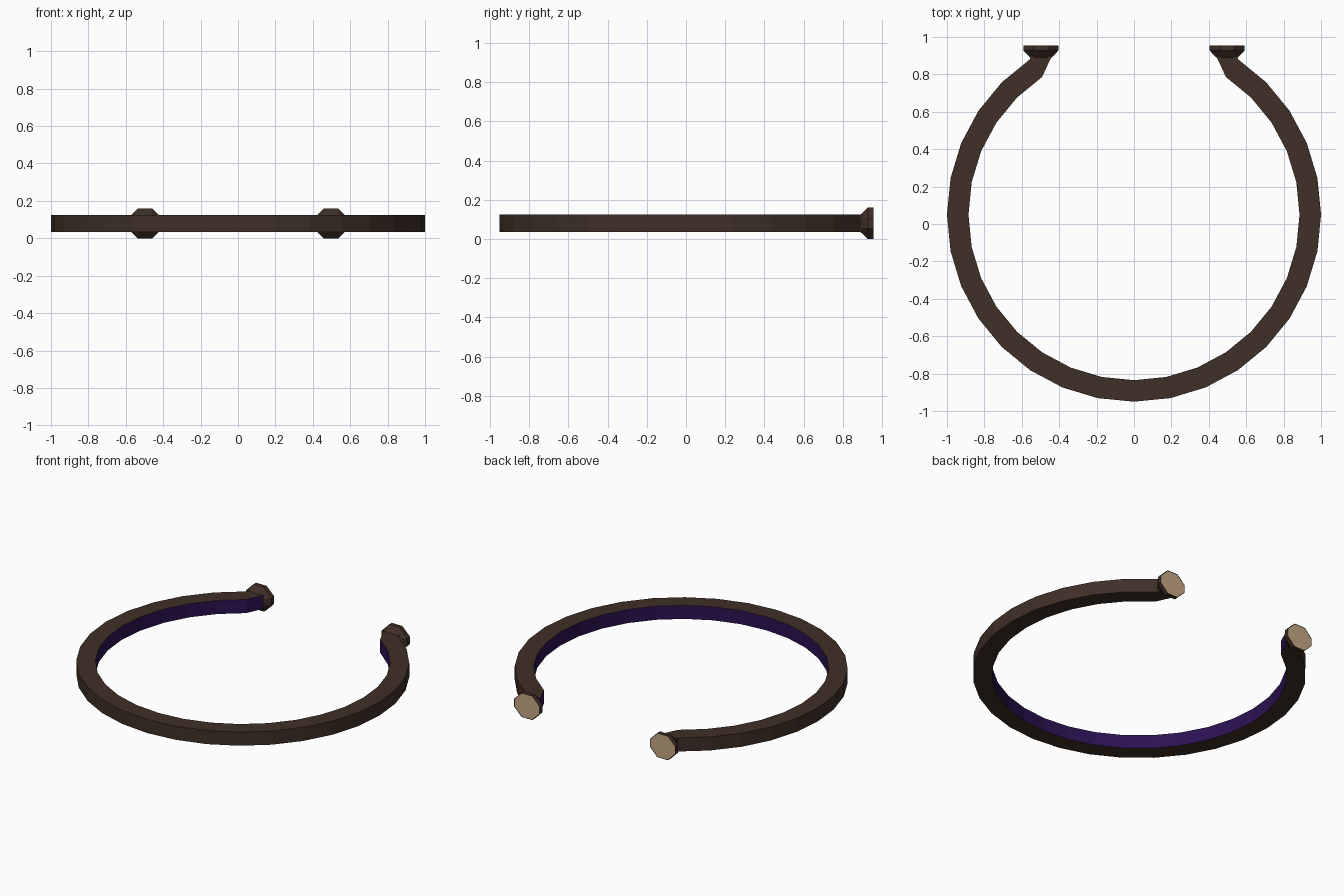
import bpy, bmesh, math
from mathutils import Vector

if "Cube" in bpy.data.objects:
    bpy.data.objects.remove(bpy.data.objects["Cube"])


def material(name, rgb):
    m = bpy.data.materials.new(name)
    m.diffuse_color = (*rgb, 1)
    m.use_nodes = True
    m.node_tree.nodes["Principled BSDF"].inputs["Base Color"].default_value = m.diffuse_color
    return m


BROWN = material("dark brown", (0.050, 0.029, 0.020))
PURPLE = material("deep purple", (0.025, 0.006, 0.085))
BEIGE = material("beige", (0.56, 0.39, 0.23))

CY, CZ = 0.05, 0.08          # ring centre
R_OUT, R_IN, HALF_H = 1.0, 0.885, 0.045


def finish(bm, name, mats):
    me = bpy.data.meshes.new(name)
    bm.to_mesh(me)
    bm.free()
    for m in mats:
        me.materials.append(m)
    ob = bpy.data.objects.new(name, me)
    bpy.context.collection.objects.link(ob)
    return ob


# Open ring band: square section swept round 32 steps, ends turned to the caps
path = [((0.44, 0.897), (0.553, 0.897))]
for k in range(13, -14, -1):
    a = math.radians(11.25 * k)
    s, c = math.sin(a), -math.cos(a)
    path.append(((R_IN * s, CY + R_IN * c), (R_OUT * s, CY + R_OUT * c)))
path.append(((-0.44, 0.897), (-0.553, 0.897)))

bm = bmesh.new()
rings = []
for i, o in path:
    rings.append([bm.verts.new((p[0], p[1], CZ + z)) for p, z in
                  ((i, -HALF_H), (o, -HALF_H), (o, HALF_H), (i, HALF_H))])
for a, b in zip(rings, rings[1:]):
    for j in range(4):
        f = bm.faces.new((a[j], a[(j + 1) % 4], b[(j + 1) % 4], b[j]))
        f.material_index = 1 if j == 3 else 0      # inner wall is purple
bm.faces.new(rings[0])
bm.faces.new(rings[-1][::-1])
bmesh.ops.recalc_face_normals(bm, faces=bm.faces[:])
finish(bm, "ring_band", [BROWN, PURPLE])


# Flared eight-sided end caps with a pale end face
def octagon(hx, hz, fx, fz):
    return [(hx, -fz), (hx, fz), (fx, hz), (-fx, hz),
            (-hx, fz), (-hx, -fz), (-fx, -hz), (fx, -hz)]


def end_cap(name, cx):
    bm = bmesh.new()
    small = octagon(0.057, 0.045, 0.034, 0.022)
    large = octagon(0.093, 0.08, 0.039, 0.026)
    loops = []
    for y, shape in ((0.89, small), (0.927, large), (0.955, large)):
        loops.append([bm.verts.new((cx + x, y, CZ + z)) for x, z in shape])
    for a, b in zip(loops, loops[1:]):
        for j in range(8):
            bm.faces.new((a[j], a[(j + 1) % 8], b[(j + 1) % 8], b[j]))
    bm.faces.new(loops[0])
    end = bm.faces.new(loops[-1])
    bmesh.ops.recalc_face_normals(bm, faces=bm.faces[:])
    bmesh.ops.inset_region(bm, faces=[end], thickness=0.004, depth=-0.002)
    end.material_index = 1
    finish(bm, name, [BROWN, BEIGE])


end_cap("end_cap_right", 0.4975)
end_cap("end_cap_left", -0.4975)
